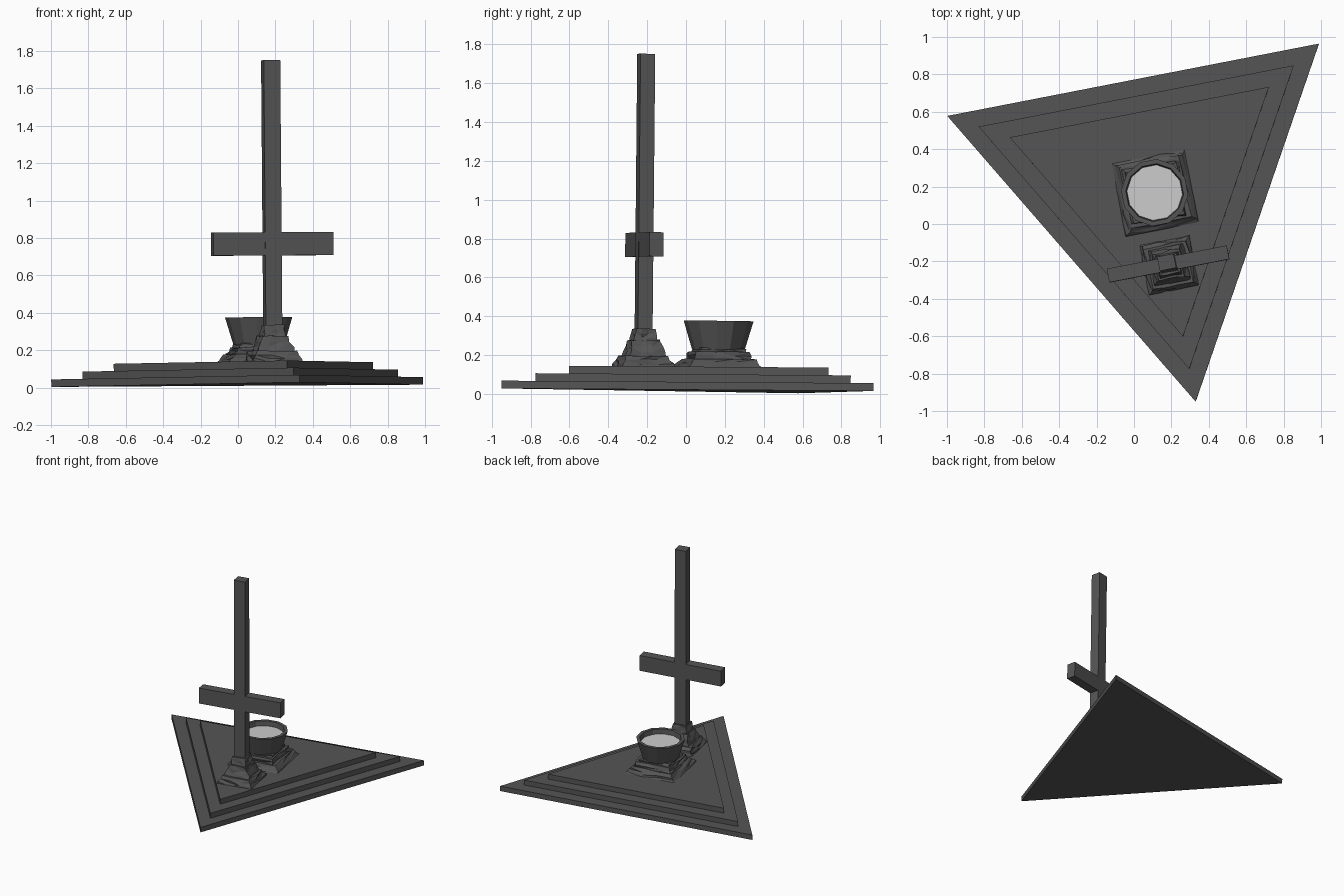
import bpy, bmesh, math, random
from mathutils import Matrix, Vector

if "Cube" in bpy.data.objects:
    bpy.data.objects.remove(bpy.data.objects["Cube"])

random.seed(4)

# Whole monument is turned 11 degrees and leans very slightly
lean = Vector((0, 0, 1)).rotation_difference(Vector((-0.0079, 0.0095, 1))).to_matrix().to_4x4()
FRAME = Matrix.Translation((0.107, 0.197, 0.0163)) @ lean @ Matrix.Rotation(math.radians(11), 4, 'Z')


def material(name, v):
    m = bpy.data.materials.new(name)
    m.diffuse_color = (v, v, v, 1)
    m.use_nodes = True
    m.node_tree.nodes["Principled BSDF"].inputs["Base Color"].default_value = m.diffuse_color
    return m


stone = material("dark_stone", 0.09)
water = material("water", 0.6)


def finish(name, bm, mat):
    bmesh.ops.recalc_face_normals(bm, faces=bm.faces)
    bm.transform(FRAME)
    me = bpy.data.meshes.new(name)
    bm.to_mesh(me)
    bm.free()
    me.materials.append(mat)
    ob = bpy.data.objects.new(name, me)
    bpy.context.collection.objects.link(ob)
    return ob


def lathe(sides, profile, phase, y=0.0):
    """Stack rings of (radius, z) into a closed faceted solid."""
    bm = bmesh.new()
    rings = []
    for r, z in profile:
        ring = []
        for i in range(sides):
            a = math.radians(phase) + 2 * math.pi * i / sides
            ring.append(bm.verts.new((r * math.cos(a), y + r * math.sin(a), z)))
        rings.append(ring)
    for lo, hi in zip(rings, rings[1:]):
        for i in range(sides):
            j = (i + 1) % sides
            bm.faces.new((lo[i], lo[j], hi[j], hi[i]))
    bm.faces.new(rings[0][::-1])
    bm.faces.new(rings[-1])
    return bm


def rock(name, half_lo, half_hi, z0, z1, y, rough):
    """Roughly hewn square block with sloping sides."""
    k = math.sqrt(2)
    bm = lathe(4, [(half_lo * k, z0), (half_hi * k, z1)], 45, y)
    bmesh.ops.subdivide_edges(bm, edges=bm.edges[:], cuts=2, use_grid_fill=True)
    for v in bm.verts:
        if v.co.z > z0 + 0.002:
            v.co += Vector((random.uniform(-1, 1), random.uniform(-1, 1),
                            random.uniform(-0.6, 0.2))) * rough
    bmesh.ops.triangulate(bm, faces=bm.faces[:])
    finish(name, bm, stone)


def box(name, size, centre):
    bm = bmesh.new()
    bmesh.ops.create_cube(bm, size=1.0)
    bm.transform(Matrix.Translation(centre) @ Matrix.Diagonal((*size, 1)))
    finish(name, bm, stone)


# Three triangular steps
for i, r in enumerate((1.169, 0.991, 0.815)):
    finish(f"step_{i + 1}", lathe(3, [(r, i * 0.04), (r, i * 0.04 + 0.04)], -90), stone)

# Inverted cross: post and low crossbar
CY = -0.426
box("cross_post", (0.0895, 0.077, 1.60), (0, CY, 0.93))
box("crossbar", (0.653, 0.074, 0.124), (0, CY, 0.748))

# Rough stone foot of the cross
rock("cross_foot_lower", 0.137, 0.115, 0.115, 0.178, CY, 0.009)
rock("cross_foot_middle", 0.100, 0.074, 0.165, 0.258, CY, 0.009)
rock("cross_foot_upper", 0.062, 0.053, 0.245, 0.315, CY, 0.006)

# Rough stone foot of the basin
BY = -0.033
rock("basin_foot_lower", 0.200, 0.165, 0.118, 0.163, BY, 0.009)
rock("basin_foot_middle", 0.152, 0.138, 0.150, 0.200, BY, 0.010)
rock("basin_foot_upper", 0.128, 0.112, 0.190, 0.222, BY, 0.007)

# Faceted basin with a hollow, and its water surface
basin = lathe(12, [(0.136, 0.212), (0.180, 0.359), (0.155, 0.359), (0.146, 0.305)], 15, BY)
finish("basin", basin, stone)

bm = lathe(12, [(0.148, 0.310), (0.150, 0.322)], 15, BY)
finish("basin_water", bm, water)
